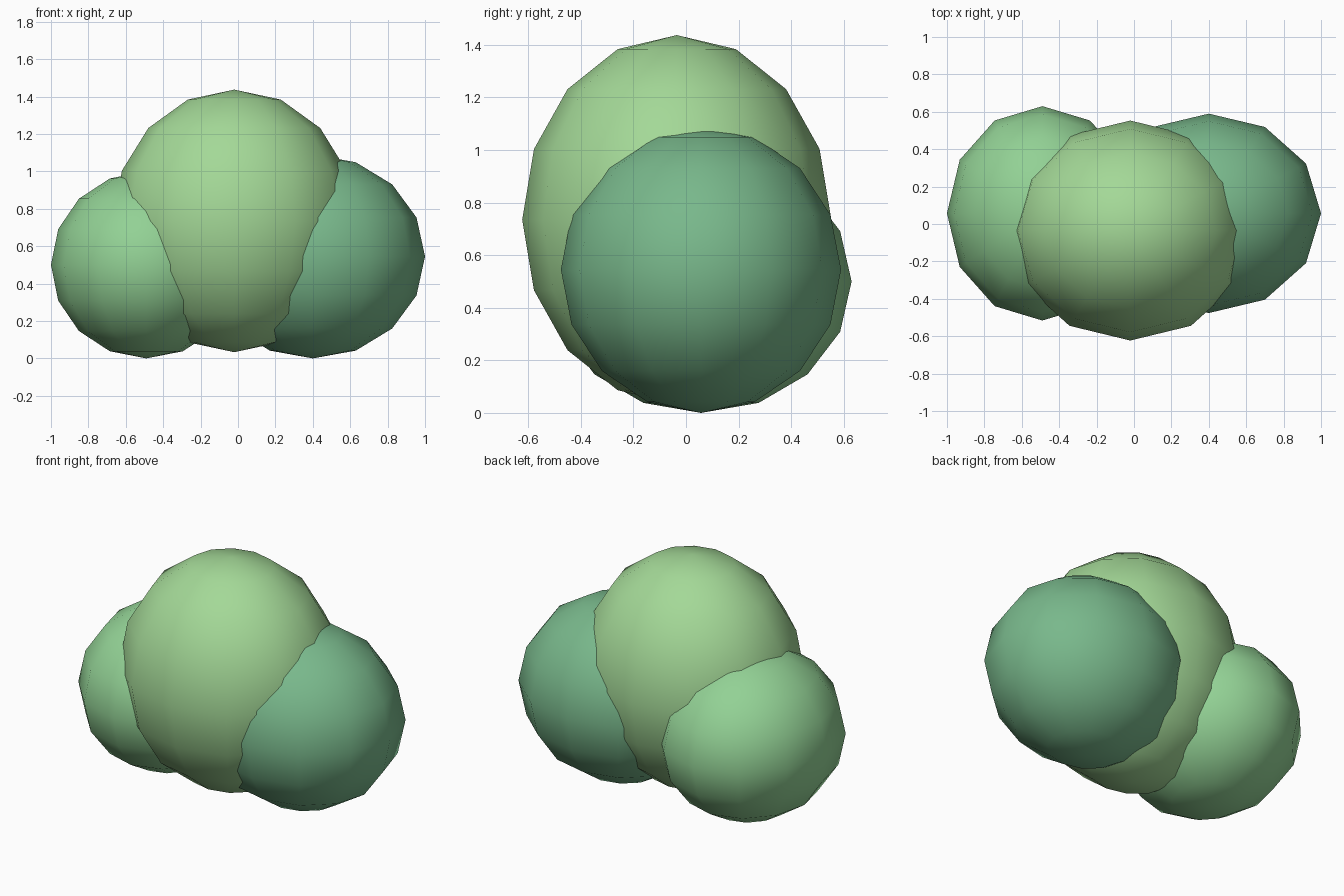
import bpy

if "Cube" in bpy.data.objects:
    bpy.data.objects.remove(bpy.data.objects["Cube"])


def foliage(name, centre, radii, colour):
    """One smooth, stretched 12 x 8 sphere standing as a leafy clump."""
    bpy.ops.mesh.primitive_uv_sphere_add(segments=12, ring_count=8, radius=1, location=centre)
    ob = bpy.context.object
    ob.name = name
    ob.scale = radii
    bpy.ops.object.transform_apply(location=False, rotation=False, scale=True)
    bpy.ops.object.shade_smooth()
    mat = bpy.data.materials.new(name + "_green")
    mat.diffuse_color = (*colour, 1)
    mat.use_nodes = True
    mat.node_tree.nodes["Principled BSDF"].inputs["Base Color"].default_value = mat.diffuse_color
    ob.data.materials.append(mat)
    return ob


# Tall middle clump, with a lower clump on each side
foliage("bush_middle", (-0.02, -0.035, 0.735), (0.65, 0.588, 0.702), (0.37, 0.69, 0.31))
foliage("bush_left", (-0.49, 0.057, 0.50), (0.51, 0.573, 0.50), (0.29, 0.64, 0.30))
foliage("bush_right", (0.40, 0.057, 0.545), (0.60, 0.533, 0.545), (0.19, 0.48, 0.26))
